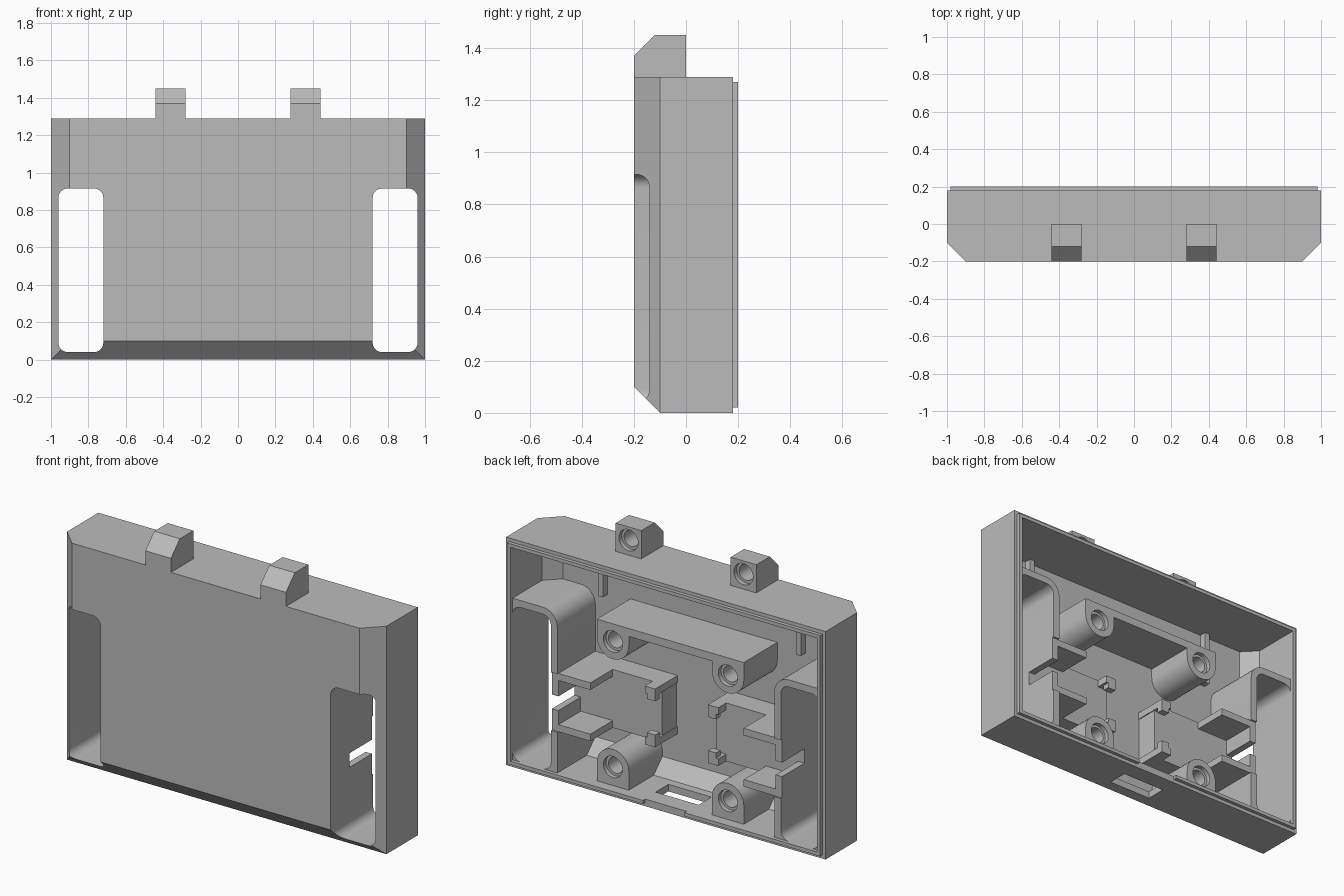
import bpy, bmesh, math
from mathutils import Vector

if "Cube" in bpy.data.objects:
    bpy.data.objects.remove(bpy.data.objects["Cube"], do_unlink=True)

grey = bpy.data.materials.new("plain_grey")
grey.use_nodes = True
grey.diffuse_color = (0.5, 0.5, 0.5, 1)
grey.node_tree.nodes["Principled BSDF"].inputs["Base Color"].default_value = (0.5, 0.5, 0.5, 1)


def finish(name, bm):
    bmesh.ops.recalc_face_normals(bm, faces=bm.faces)
    mesh = bpy.data.meshes.new(name)
    bm.to_mesh(mesh)
    bm.free()
    mesh.materials.append(grey)
    ob = bpy.data.objects.new(name, mesh)
    bpy.context.collection.objects.link(ob)
    return ob


def box(name, x, y, z):
    bm = bmesh.new()
    bmesh.ops.create_cube(bm, size=1)
    for v in bm.verts:
        v.co = Vector([sum(r) / 2 + c * (r[1] - r[0]) for r, c in zip((x, y, z), v.co)])
    return finish(name, bm)


def prism(name, pts, y0, y1):
    """Extrude an x-z outline along y."""
    bm = bmesh.new()
    face = bm.faces.new([bm.verts.new((x, y0, z)) for x, z in pts])
    new = bmesh.ops.extrude_face_region(bm, geom=[face])["geom"]
    bmesh.ops.translate(bm, vec=(0, y1 - y0, 0),
                        verts=[v for v in new if isinstance(v, bmesh.types.BMVert)])
    return finish(name, bm)


def tray(name, w, z0, z1, y0, y1, c):
    """Box whose front is chamfered at both sides and the bottom."""
    bm = bmesh.new()
    for s in (-1, 1):
        for z in (z0, z1):
            bm.verts.new((s * w, y1, z))
            bm.verts.new((s * w, y0 + c, z))
        bm.verts.new((s * (w - c), y0, z0 + c))
        bm.verts.new((s * (w - c), y0, z1))
    bmesh.ops.convex_hull(bm, input=bm.verts)
    bmesh.ops.dissolve_limit(bm, angle_limit=0.01, verts=bm.verts, edges=bm.edges)
    return finish(name, bm)


def arc(cx, cz, r, a0, a1, n):
    return [(cx + r * math.cos(math.radians(a0 + (a1 - a0) * i / n)),
             cz + r * math.sin(math.radians(a0 + (a1 - a0) * i / n))) for i in range(n + 1)]


def rounded(x0, x1, z0, z1, r):
    return (arc(x1 - r, z1 - r, r, 0, 90, 8) + arc(x0 + r, z1 - r, r, 90, 180, 8)
            + arc(x0 + r, z0 + r, r, 180, 270, 8) + arc(x1 - r, z0 + r, r, 270, 360, 8))


def circle(cx, cz, r):
    return arc(cx, cz, r, 0, 360, 32)[:-1]


def boolean(ob, other, op):
    """Apply a boolean and drop the helper."""
    mod = ob.modifiers.new("bool", "BOOLEAN")
    mod.operation, mod.solver, mod.object = op, "EXACT", other
    graph = bpy.context.evaluated_depsgraph_get()
    mesh = bpy.data.meshes.new_from_object(ob.evaluated_get(graph))
    ob.modifiers.clear()
    ob.data = mesh
    bpy.data.objects.remove(other, do_unlink=True)
    return ob


def cut(ob, other):
    return boolean(ob, other, "DIFFERENCE")


def clipped(ob):
    """Trim an inner part so that it stays inside the case walls."""
    return boolean(ob, tray("clip", .98, .02, 1.27, -.18, .18, .088), "INTERSECT")


def screw_hole(ob, x, z, y):
    cut(ob, prism("bore", circle(x, z, .045), y - .15, y + .05))
    return cut(ob, prism("counterbore", circle(x, z, .06), y - .025, y + .05))


def span(s, a, b):
    return tuple(sorted((s * a, s * b)))


# Case shell with raised rim
case = tray("case", 1, 0, 1.29, -.2, .18, .1)
rim = box("rim", (-.98, .98), (.1, .2), (.02, 1.27))
boolean(case, rim, "UNION")
cut(case, tray("cavity", .96, .04, 1.25, -.16, .3, .077))

# Side pockets: walled tunnels running front to back
for s in (-1, 1):
    x0, x1 = span(s, .68, 1.3)
    boolean(case, clipped(prism("tunnel", rounded(x0, x1, -.3, .955, .09), -.3, .18)), "UNION")
for s in (-1, 1):
    x0, x1 = span(s, .72, .96)
    cut(case, prism("pocket", rounded(x0, x1, .04, .915, .05), -.4, .4))
    # Port slot through the tunnel wall
    cut(case, box("slot", span(s, .6, .8), (-.03, .3), (.39, .47)))
    cut(case, box("slot_mouth", span(s, .6, .8), (.17, .3), (.27, .6)))

# Latch opening in the floor and gap in the rim
cut(case, box("latch", (-.135, .135), (-.035, .08), (-.1, .1)))
cut(case, box("rim_gap", (-.13, .13), (.18, .3), (-.1, .1)))

parts = [case]

# Screw posts: lower pair stands on the floor, upper pair hangs on a shelf
for s, side in ((-1, "right"), (1, "left")):
    x = s * .36
    low = arc(x, .145, .1, 0, 180, 16) + [(x - .1, -.1), (x + .1, -.1)]
    high = arc(x, .855, .1, 180, 360, 16) + [(x + .1, .955), (x - .1, .955)]
    for name, outline, z in (("lower", low, .145), ("upper", high, .855)):
        post = clipped(prism(f"{name}_post_{side}", outline, -.3, .14))
        parts.append(screw_hole(post, x, z, .14))
parts.append(box("shelf", (-.27, .27), (-.18, .14), (.91, .955)))

# Board holders beside each pocket
for s, side in ((-1, "right"), (1, "left")):
    parts.append(box(f"holder_base_{side}", span(s, .17, .69), (-.18, -.03), (.3, .57)))
    for level, z, inner in (("upper", (.56, .6), (.53, .57)), ("lower", (.27, .31), (.3, .34))):
        tag = f"{level}_{side}"
        parts.append(box("holder_ledge_" + tag, span(s, .17, .69), (-.18, -.03), z))
        parts.append(box("holder_plate_" + tag, span(s, .48, .7), (-.18, .17), z))
        parts.append(box("holder_arm_" + tag, span(s, .165, .23), (-.18, .04), z))
        parts.append(box("holder_tooth_" + tag, span(s, .165, .215), (0, .04), inner))
    # Guide rib on the front wall
    parts.append(box(f"guide_rib_{side}", span(s, .605, .635), (-.18, -.12), (.94, 1.26)))

# Top mounting lugs with chamfered fronts
for s, side in ((-1, "right"), (1, "left")):
    x0, x1 = span(s, .28, .44)
    bm = bmesh.new()
    for x in (x0, x1):
        for y, z in ((-.2, 1.27), (-.2, 1.37), (-.12, 1.45), (0, 1.45), (0, 1.27)):
            bm.verts.new((x, y, z))
    bmesh.ops.convex_hull(bm, input=bm.verts)
    bmesh.ops.dissolve_limit(bm, angle_limit=0.01, verts=bm.verts, edges=bm.edges)
    parts.append(screw_hole(finish(f"lug_{side}", bm), s * .36, 1.375, 0))

# Smooth curves, keep edges sharp
bpy.ops.object.select_all(action="DESELECT")
for ob in parts:
    ob.select_set(True)
bpy.context.view_layer.objects.active = case
bpy.ops.object.shade_smooth_by_angle(angle=math.radians(30))
